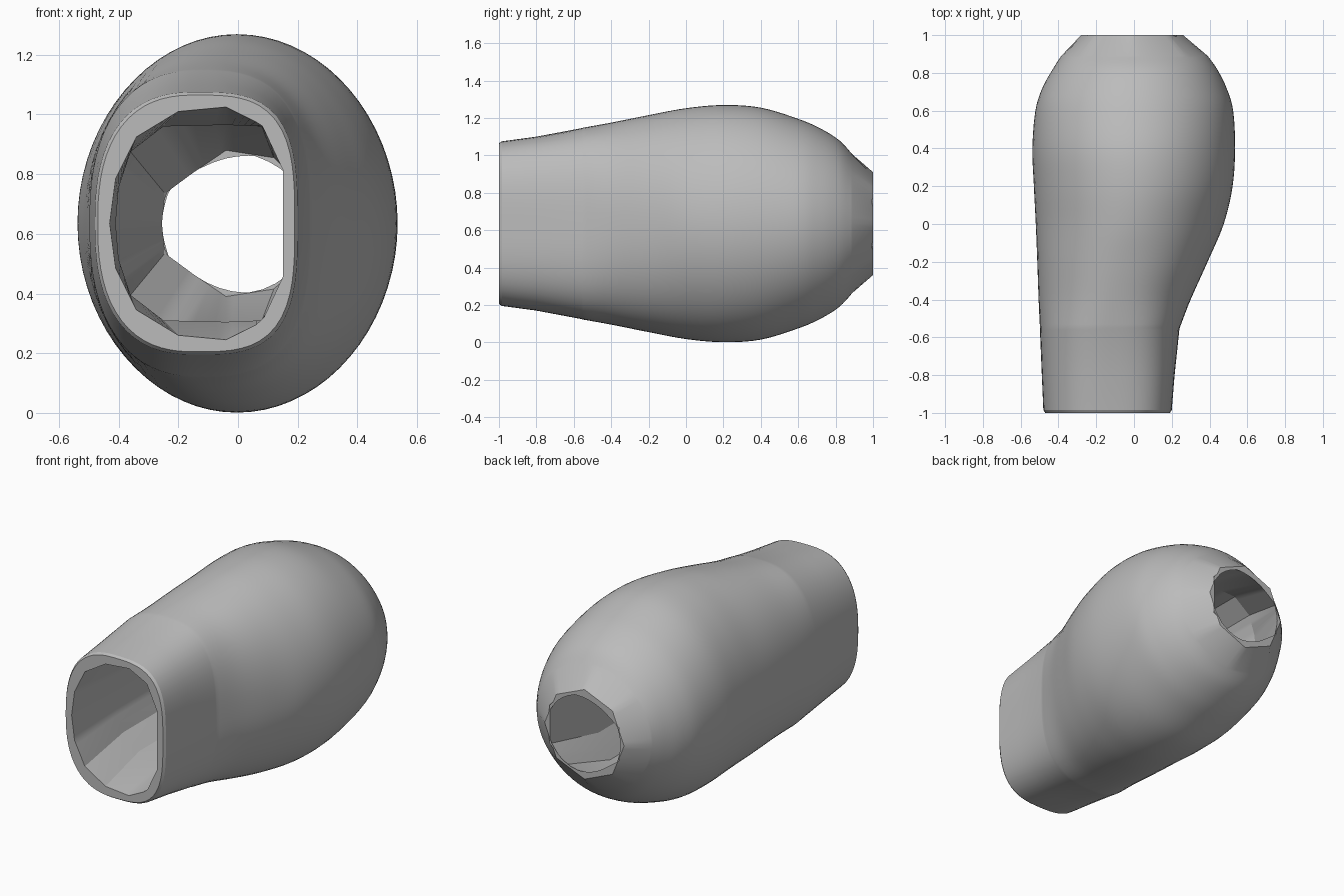
import bpy, bmesh, math

cube = bpy.data.objects.get("Cube")
if cube:
    bpy.data.objects.remove(cube, do_unlink=True)

SIDES = 72
MID_Z = 0.635

grey = bpy.data.materials.new("plain_grey")
grey.use_nodes = True
colour = (0.5, 0.5, 0.5, 1)
grey.diffuse_color = colour
grey.node_tree.nodes["Principled BSDF"].inputs["Base Color"].default_value = colour


def catmull(rows, steps):
    """Smooth a list of equal length rows."""
    out = []
    for i in range(len(rows) - 1):
        quad = [rows[max(i - 1, 0)], rows[i], rows[i + 1], rows[min(i + 2, len(rows) - 1)]]
        for s in range(steps):
            t = s / steps
            out.append([0.5 * (2 * b + (c - a) * t + (2 * a - 5 * b + 4 * c - d) * t * t
                               + (3 * b - a - 3 * c + d) * t ** 3)
                        for a, b, c, d in zip(*quad)])
    return out + [rows[-1]]


def outer_ring(y, left, right, half, n_left, n_right):
    """Rounded section that can be squarer on one side."""
    cx, rx = (left + right) / 2, (right - left) / 2
    ring = []
    for k in range(SIDES):
        a = math.pi - 2 * math.pi * k / SIDES
        c, s = math.cos(a), math.sin(a)
        n = n_right if c > 0 else n_left
        r = (abs(c) ** n + abs(s) ** n) ** (-1 / n)
        ring.append((cx + rx * r * c, y, MID_Z + half * r * s))
    return ring


def back_ring(y, left, right, half):
    """Eight sided rim of the small opening."""
    ring = []
    for k in range(SIDES):
        a = math.pi - 2 * math.pi * k / SIDES
        r = math.cos(math.pi / 8) / math.cos((a % (math.pi / 4)) - math.pi / 8)
        ring.append(((left + right) / 2 + (right - left) / 2 * r * math.cos(a), y,
                     MID_Z + half * r * math.sin(a)))
    return ring


def inner_ring(y, half_outline):
    """Mirror a half outline up and down, then split each edge evenly."""
    pts = half_outline + [(x, -z) for x, z in reversed(half_outline[1:])]
    step = SIDES // len(pts)
    ring = []
    for i, (x0, z0) in enumerate(pts):
        x1, z1 = pts[(i + 1) % len(pts)]
        for s in range(step):
            t = s / step
            ring.append((x0 + (x1 - x0) * t, y, MID_Z + z0 + (z1 - z0) * t))
    # the outline has 13 points, so pad the remaining places on the last edge
    while len(ring) < SIDES:
        ring.append(ring[-1])
    return ring


# Outer skin: y, left, right, half height, left and right squareness
neck = [[-1, -.47, .19, .43, 2.5, 3.2], [-.985, -.48, .2, .44, 2.5, 3.2],
        [-.8, -.488, .215, .465, 2.5, 3.1], [-.56, -.498, .24, .51, 2.4, 2.8]]
bulb = [[-.55, -.498, .242, .513, 2.4, 2.8], [-.4, -.505, .30, .54, 2.2, 2.4],
        [-.2, -.512, .39, .58, 2.1, 2.2], [0, -.52, .475, .617, 2, 2],
        [.2, -.53, .522, .634, 2, 2], [.4, -.538, .535, .62, 2, 2],
        [.6, -.522, .525, .56, 2, 2], [.72, -.485, .49, .508, 2, 2],
        [.82, -.43, .44, .445, 2, 2], [.89, -.385, .39, .37, 2, 2]]
rings = [outer_ring(*row) for row in neck + catmull(bulb, 5)]
rings.append(back_ring(1, -.28, .26, .275))

# Faceted cavity, from the small opening to the large one
small_mouth = [(-.255, 0), (-.25, .05), (-.245, .1), (-.15, .17), (-.04, .245), (.12, .22), (.225, .12)]
chamber = [(-.41, 0), (-.40, .12), (-.36, .24), (-.25, .325), (-.04, .33), (.08, .325), (.16, .18)]
large_mouth = [(-.43, 0), (-.41, .15), (-.34, .29), (-.2, .375), (-.04, .39), (.08, .33), (.15, .18)]


def even(outline):
    """Drop one point so the mirrored outline divides the ring."""
    return [p for i, p in enumerate(outline) if i != 1]


def cavity(y, outline):
    """Twelve sided ring with one flat wall on the +x side."""
    pts = outline + [(x, -z) for x, z in reversed(outline[1:])]
    spans = [6 if i != len(outline) - 1 else 0 for i in range(len(pts))]
    spans[len(outline) - 1] = SIDES - sum(spans) if sum(spans) < SIDES else 0
    if not spans[len(outline) - 1]:
        # shorten the two neighbours to leave room for the flat wall
        spans[len(outline) - 2] = spans[len(outline)] = 3
        spans[len(outline) - 1] = 6
    ring = []
    for i, (x0, z0) in enumerate(pts):
        x1, z1 = pts[(i + 1) % len(pts)]
        for s in range(spans[i]):
            t = s / spans[i]
            ring.append((x0 + (x1 - x0) * t, y, MID_Z + z0 + (z1 - z0) * t))
    return ring


rings += [cavity(1, small_mouth), cavity(.62, chamber), cavity(-.6, chamber), cavity(-1, large_mouth)]

# Join all rings into one closed shell
bm = bmesh.new()
loops = [[bm.verts.new(p) for p in ring] for ring in rings]
for a, b in zip(loops, loops[1:] + loops[:1]):
    for k in range(SIDES):
        m = (k + 1) % SIDES
        bm.faces.new((a[k], a[m], b[m], b[k]))
bmesh.ops.recalc_face_normals(bm, faces=bm.faces)
mesh = bpy.data.meshes.new("hollow_shell")
bm.to_mesh(mesh)
bm.free()
mesh.materials.append(grey)
shell = bpy.data.objects.new("hollow_shell", mesh)
bpy.context.collection.objects.link(shell)
bpy.context.view_layer.objects.active = shell
shell.select_set(True)
bpy.ops.object.shade_smooth_by_angle(angle=math.radians(22))
